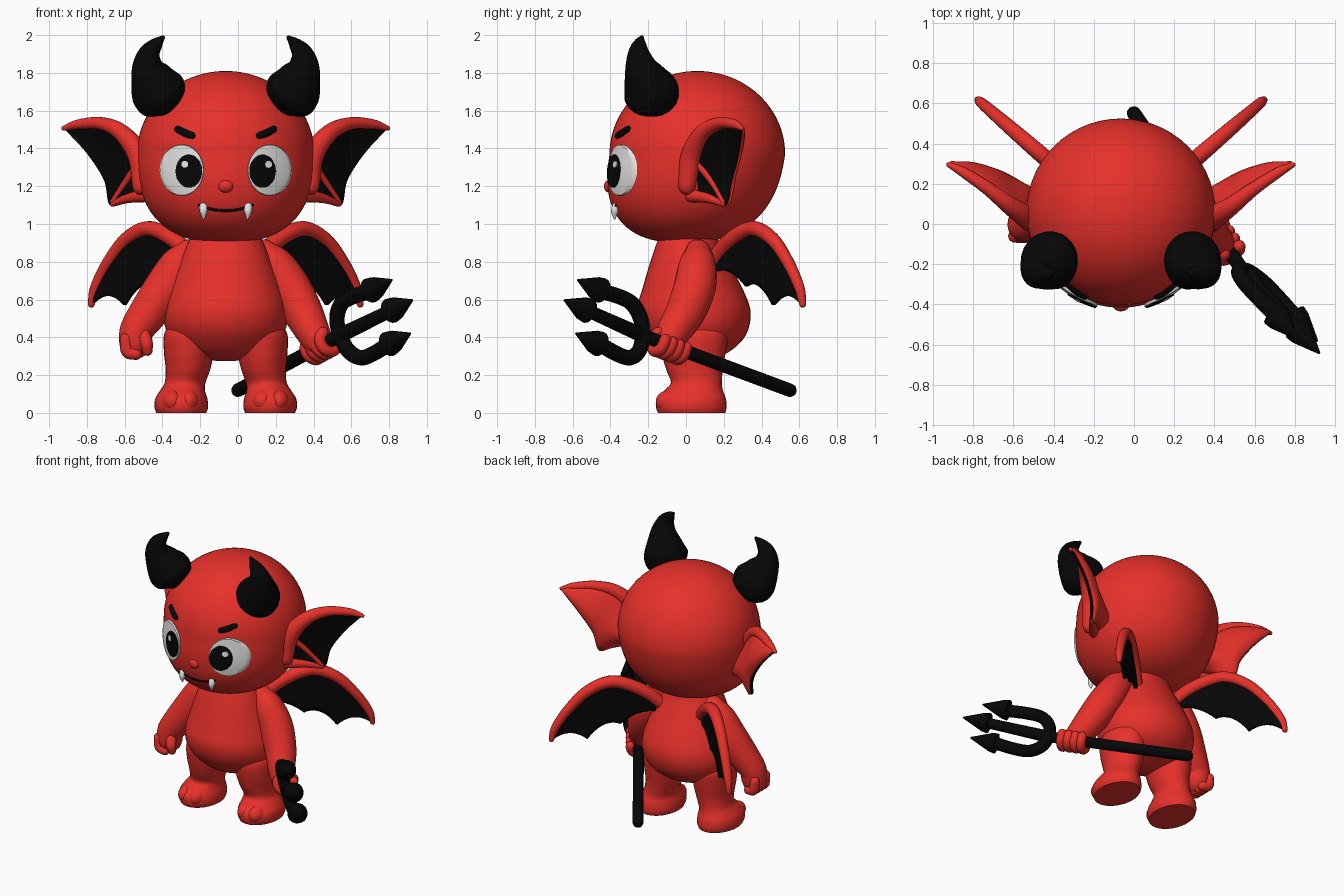
import bpy, bmesh, math
from mathutils import Vector, Matrix

if "Cube" in bpy.data.objects:
    bpy.data.objects.remove(bpy.data.objects["Cube"])

CX = -0.065  # the figure's own plane of symmetry


def material(name, col):
    m = bpy.data.materials.new(name)
    m.diffuse_color = (*col, 1)
    m.use_nodes = True
    m.node_tree.nodes["Principled BSDF"].inputs["Base Color"].default_value = m.diffuse_color
    return m


RED = material("red skin", (0.80, 0.03, 0.023))
BLACK = material("black", (0.002, 0.002, 0.002))
WHITE = material("white", (0.83, 0.83, 0.82))


def finish(name, bm, mat, angle=50):
    bmesh.ops.recalc_face_normals(bm, faces=bm.faces)
    me = bpy.data.meshes.new(name)
    bm.to_mesh(me)
    bm.free()
    me.materials.append(mat)
    me.polygons.foreach_set("use_smooth", [True] * len(me.polygons))
    me.set_sharp_from_angle(angle=math.radians(angle))
    ob = bpy.data.objects.new(name, me)
    bpy.context.collection.objects.link(ob)
    return ob


def spline(pts, n=6):
    """Catmull-Rom through tuples of any length."""
    P = [Vector(p) for p in pts]
    P = [2 * P[0] - P[1]] + P + [2 * P[-1] - P[-2]]
    out = []
    for i in range(1, len(P) - 2):
        a, b, c, d = P[i - 1:i + 3]
        for k in range(n):
            t = k / n
            out.append(0.5 * (2 * b + (c - a) * t + (2 * a - 5 * b + 4 * c - d) * t * t
                              + (3 * b - a - 3 * c + d) * t ** 3))
    return out + [P[-2]]


def skin(name, rings, mat, angle=50):
    """Closed surface through rings of equal length, fan caps at both ends."""
    bm = bmesh.new()
    R = [[bm.verts.new(p) for p in r] for r in rings]
    n = len(R[0])
    for a, b in zip(R, R[1:]):
        for j in range(n):
            bm.faces.new((a[j], a[(j + 1) % n], b[(j + 1) % n], b[j]))
    for r in (R[0], R[-1]):
        c = bm.verts.new(sum((v.co for v in r), Vector()) / n)
        for j in range(n):
            bm.faces.new((r[j], r[(j + 1) % n], c))
    return finish(name, bm, mat, angle)


def loft(name, rows, mat, n=32, sub=5):
    """Horizontal elliptic rings: (x, y, z, rx, ry)."""
    rows = spline(rows, sub) if sub > 1 else rows
    A = [2 * math.pi * j / n for j in range(n)]
    return skin(name, [[(x + rx * math.cos(a), y + ry * math.sin(a), max(z, 0)) for a in A]
                       for x, y, z, rx, ry in rows], mat)


def tube(name, pts, mat, n=14, sub=6, rounded=True):
    """Round tube along (x, y, z, radius) points."""
    P = spline(pts, sub) if sub > 1 else [Vector(p) for p in pts]
    C, rad = [Vector(p[:3]) for p in P], [max(p[3], 0.002) for p in P]
    T = [(C[min(i + 1, len(C) - 1)] - C[max(i - 1, 0)]).normalized() for i in range(len(C))]
    S = list(zip(C, rad, T))
    if rounded:
        arc = [math.radians(a) for a in (80, 55, 28)]
        c, r, t = S[0]
        c2, r2, t2 = S[-1]
        S = ([(c - t * r * math.sin(a), r * math.cos(a), t) for a in arc] + S
             + [(c2 + t2 * r2 * math.sin(a), r2 * math.cos(a), t2) for a in reversed(arc)])
    u = S[0][2].orthogonal().normalized()
    rings, prev = [], S[0][2]
    for c, r, t in S:
        u = prev.rotation_difference(t) @ u
        prev, v = t, t.cross(u)
        rings.append([c + r * (u * math.cos(2 * math.pi * j / n) + v * math.sin(2 * math.pi * j / n))
                      for j in range(n)])
    return skin(name, rings, mat)


def blob(name, c, r, mat):
    bm = bmesh.new()
    bmesh.ops.create_uvsphere(bm, u_segments=24, v_segments=14, radius=1,
                              matrix=Matrix.Translation(c) @ Matrix.Diagonal((*r, 1)))
    return finish(name, bm, mat)


def sheet(name, top, bottom, mat, bulge=None, thick=0.012, rows=8):
    """Membrane between two point rows, bulged mid-way, given thickness."""
    bm = bmesh.new()
    m = len(top) - 1
    G = []
    for i, (a, b) in enumerate(zip(top, bottom)):
        w = 1 - i / m
        G.append([bm.verts.new(a.lerp(b, k / rows) + (bulge * w * math.sin(math.pi * k / rows) if bulge else Vector()))
                  for k in range(rows + 1)])
    for a, b in zip(G, G[1:]):
        for k in range(rows):
            bm.faces.new((a[k], a[k + 1], b[k + 1], b[k]))
    bmesh.ops.remove_doubles(bm, verts=bm.verts, dist=1e-5)
    ob = finish(name, bm, mat)
    mod = ob.modifiers.new("thickness", 'SOLIDIFY')
    mod.thickness, mod.offset = thick, 0


# ---- head: sphere with fuller, forward-shifted lower half
def head_f(t):
    p = 2 if t > 0 else 2.5
    return max(0, 1 - abs(t) ** p) ** (1 / p)


def head_y(X, z):
    t = (z - 1.37) / (0.44 if z > 1.37 else 0.47)
    return 0.06 + 0.07 * min(t, 0) - 0.465 * math.sqrt(max(0, head_f(t) ** 2 - (X / 0.47) ** 2))


rows = []
for k in range(1, 48):
    t = -math.cos(math.pi * k / 48)
    f = head_f(t)
    rows.append((CX, 0.06 + 0.07 * min(t, 0), 1.37 + t * (0.44 if t > 0 else 0.47), 0.47 * f, 0.465 * f))
loft("head", rows, RED, n=56, sub=1)


def patch(name, X, z, rx, rz, lift, mat):
    """Oval disc lying on the face, slightly domed."""
    bm = bmesh.new()
    n, rings = 32, (1, 0.97, 0.85, 0.6, 0.3)
    R = []
    for i, q in enumerate(rings):
        R.append([])
        for j in range(n):
            a = 2 * math.pi * j / n
            x, zz = X + rx * q * math.cos(a), z + rz * q * math.sin(a)
            h = -0.01 if i == 0 else lift
            R[-1].append(bm.verts.new((CX + x, head_y(x, zz) - h, zz)))
    for a, b in zip(R, R[1:]):
        for j in range(n):
            bm.faces.new((a[j], a[(j + 1) % n], b[(j + 1) % n], b[j]))
    bm.faces.new(R[-1])
    finish(name, bm, mat)


blob("nose", (CX, -0.4, 1.2), (0.042, 0.035, 0.036), RED)
tube("mouth", [(CX + x, head_y(x, z) + 0.001, z, 0.008) for x, z in
               ((-0.14, 1.1), (-0.07, 1.078), (0, 1.072), (0.07, 1.078), (0.14, 1.1))], BLACK, n=8)

# ---- torso
loft("torso", [(CX, 0.04, 0.275, 0.05, 0.05), (CX, 0.045, 0.31, 0.19, 0.16), (CX, 0.05, 0.38, 0.28, 0.245),
               (CX, 0.045, 0.46, 0.322, 0.29), (CX, 0.04, 0.55, 0.325, 0.3), (CX, 0.035, 0.65, 0.298, 0.268),
               (CX, 0.02, 0.78, 0.25, 0.215), (CX, 0.01, 0.9, 0.2, 0.165), (CX, 0.02, 1.0, 0.15, 0.14)], RED, n=40)

# ---- parts on both sides
for s, side in ((1, "right"), (-1, "left")):
    def M(X, y, z, *r):
        return (CX + s * X, y, z, *r)

    # eyes, brows, fangs
    patch("eye_" + side, s * 0.233, 1.285, 0.118, 0.137, 0.014, WHITE)
    patch("pupil_" + side, s * 0.195, 1.28, 0.072, 0.09, 0.02, BLACK)
    patch("eye_glint_" + side, s * 0.222 + 0.005, 1.316, 0.019, 0.019, 0.025, WHITE)
    tube("brow_" + side, [M(X, head_y(X, z) - 0.002, z, r) for X, z, r in
                          ((0.178, 1.468, 0.018), (0.215, 1.481, 0.02), (0.255, 1.502, 0.018))], BLACK, n=10)
    tube("fang_" + side, [M(0.118, head_y(0.118, 1.09) + 0.005, 1.092, 0.023),
                          M(0.118, head_y(0.118, 1.09) - 0.004, 1.065, 0.02),
                          M(0.116, head_y(0.118, 1.09) - 0.004, 1.03, 0.006)], WHITE)

    # horns
    tube("horn_" + side, [M(0.285, -0.165, 1.605, 0.05), M(0.315, -0.17, 1.645, 0.125), M(0.355, -0.185, 1.70, 0.147),
                          M(0.39, -0.215, 1.77, 0.118), M(0.412, -0.24, 1.84, 0.084), M(0.402, -0.25, 1.905, 0.058),
                          M(0.365, -0.245, 1.955, 0.034), M(0.333, -0.235, 1.987, 0.012)], BLACK, n=24)

    # ears: rim, black inner membrane, red back
    rim = [(0.45, 0.005, 1.2, 0.046), (0.462, 0.03, 1.36, 0.058), (0.55, 0.09, 1.482, 0.046),
           (0.66, 0.175, 1.532, 0.034), (0.78, 0.255, 1.528, 0.026), (0.857, 0.295, 1.507, 0.013)]
    low = [(0.44, 0.05, 1.15), (0.53, 0.13, 1.13), (0.61, 0.21, 1.1), (0.64, 0.24, 1.23),
           (0.73, 0.275, 1.37), (0.857, 0.295, 1.507)]
    tube("ear_rim_" + side, [M(*p) for p in rim], RED)
    T = [Vector(M(*p[:3])) for p in spline(rim)]
    B = [Vector(M(*p)) for p in spline(low)]
    sheet("ear_inner_" + side, T, B, BLACK, Vector((-s * 0.01, 0.03, 0)))
    off = Vector((-s * 0.008, 0.012, 0))
    sheet("ear_back_" + side, [p + off for p in T], [p + off for p in B], RED, Vector((-s * 0.03, 0.12, 0)))
    tube("ear_lower_rim_" + side, [M(0.43, 0.03, 1.15, 0.035), M(0.52, 0.12, 1.135, 0.025),
                                   M(0.6, 0.2, 1.105, 0.014)], RED)
    tube("ear_rib_" + side, [M(0.45, 0.05, 1.34, 0.022), M(0.53, 0.14, 1.22, 0.018),
                             M(0.6, 0.2, 1.115, 0.014)], RED)

    # wings in their own slanted plane: u outward, z up
    def W(u, z, *r):
        return M(0.17 + 0.55 * u, 0.15 + 0.475 * u, z, *r)
    arm = [(-0.05, 0.78, 0.04), (0.15, 0.9, 0.043), (0.42, 0.975, 0.041), (0.65, 0.918, 0.037),
           (0.83, 0.79, 0.032), (0.95, 0.66, 0.027), (0.985, 0.575, 0.018)]
    tube("wing_arm_" + side, [W(*p) for p in arm], RED)
    cusps = [(-0.05, 0.73), (0.36, 0.67), (0.66, 0.57), (0.985, 0.57)]
    B = []
    for (u0, z0), (u1, z1) in zip(cusps, cusps[1:]):
        for k in range(12):
            t = k / 12
            B.append(Vector(W(u0 + (u1 - u0) * t, z0 + (z1 - z0) * t + 0.2 * t * (1 - t))))
    B.append(Vector(W(*cusps[-1])))
    T = [Vector(W(*p[:2])) for p in spline(arm)]
    sheet("wing_membrane_" + side, T, B, BLACK, thick=0.024)
    for i, (u, z) in enumerate(cusps[1:3]):
        tube(f"wing_rib_{side}_{i}", [W(0.4, 0.96, 0.016), W((u + 0.44) / 2, 0.81, 0.015),
                                      W(u, z + 0.012, 0.012)], BLACK, n=8)

    # legs with feet
    loft("leg_" + side, [M(0.235, 0.03, 0.0, 0.132, 0.178), M(0.235, 0.028, 0.03, 0.142, 0.187),
                         M(0.235, 0.028, 0.075, 0.138, 0.183), M(0.228, 0.04, 0.12, 0.118, 0.155),
                         M(0.215, 0.055, 0.16, 0.108, 0.135), M(0.2, 0.045, 0.23, 0.118, 0.15),
                         M(0.195, 0.04, 0.32, 0.132, 0.17), M(0.19, 0.04, 0.42, 0.135, 0.18),
                         M(0.17, 0.04, 0.5, 0.1, 0.14)], RED)
    for i, X in enumerate((0.195, 0.28)):
        blob(f"toe_{side}_{i}", M(X, -0.08, 0.062), (0.056, 0.08, 0.06), RED)

# ---- arms
tube("arm_left", [(-0.26, 0.06, 0.85, 0.07), (-0.315, 0.06, 0.78, 0.1), (-0.385, 0.05, 0.66, 0.112),
                  (-0.475, 0.02, 0.53, 0.102), (-0.535, 0.0, 0.44, 0.09), (-0.545, -0.005, 0.37, 0.085)], RED, n=20)
tube("arm_right", [(0.14, 0.065, 0.85, 0.07), (0.2, 0.06, 0.78, 0.1), (0.275, 0.045, 0.66, 0.112),
                   (0.345, -0.005, 0.53, 0.105), (0.39, -0.06, 0.44, 0.092), (0.42, -0.09, 0.385, 0.082)], RED, n=20)
tube("thumb_left", [(-0.5, -0.05, 0.42, 0.035), (-0.485, -0.075, 0.37, 0.034), (-0.48, -0.07, 0.33, 0.028)], RED)
for i in range(4):
    y = -0.06 + 0.04 * i
    tube(f"finger_left_{i}", [(-0.595, y, 0.39, 0.032), (-0.585, y, 0.325, 0.034), (-0.54, y - 0.005, 0.31, 0.03)], RED)

# ---- trident: shaft, fork, barbed tips
end, joint = Vector((0.0, 0.55, 0.12)), Vector((0.54, -0.23, 0.41))
d = Vector((0.38, -0.41, 0.185)).normalized()
lat = Vector((-0.1, 0.01, 0.29)).normalized()
tube("trident_shaft", [(*end, 0.036), (*joint, 0.036)], BLACK, sub=1)
tube("trident_fork", [(*(joint + lat * a + d * b), 0.041) for a, b in
                      ((0.135, 0.36), (0.155, 0.2), (0.15, 0.09), (0.09, 0.02), (0, 0),
                       (-0.09, 0.02), (-0.155, 0.09), (-0.165, 0.2), (-0.15, 0.36))], BLACK)
tube("trident_middle_prong", [(*joint, 0.04), (*(joint + d * 0.46), 0.034)], BLACK, sub=1)
for name, a, b in (("upper", 0.145, 0.5), ("middle", 0, 0.595), ("lower", -0.155, 0.5)):
    p = joint + lat * a
    tube(f"trident_tip_{name}", [(*(p + d * (b - 0.18)), 0.068), (*(p + d * (b - 0.14)), 0.062),
                                 (*(p + d * b), 0.005)], BLACK, sub=1, rounded=False)

# ---- right hand fingers wrapped round the shaft
D = (joint - end).normalized()
e1 = D.cross(Vector((0, 0, 1))).normalized()
e2 = e1.cross(D)
for i in range(4):
    c = end.lerp(joint, 0.745 + 0.048 * i)
    tube(f"finger_right_{i}", [(*(c + 0.056 * (e1 * math.cos(a) + e2 * math.sin(a))), 0.031)
                               for a in (math.radians(g) for g in range(-190, 61, 50))], RED, n=10, sub=3)
